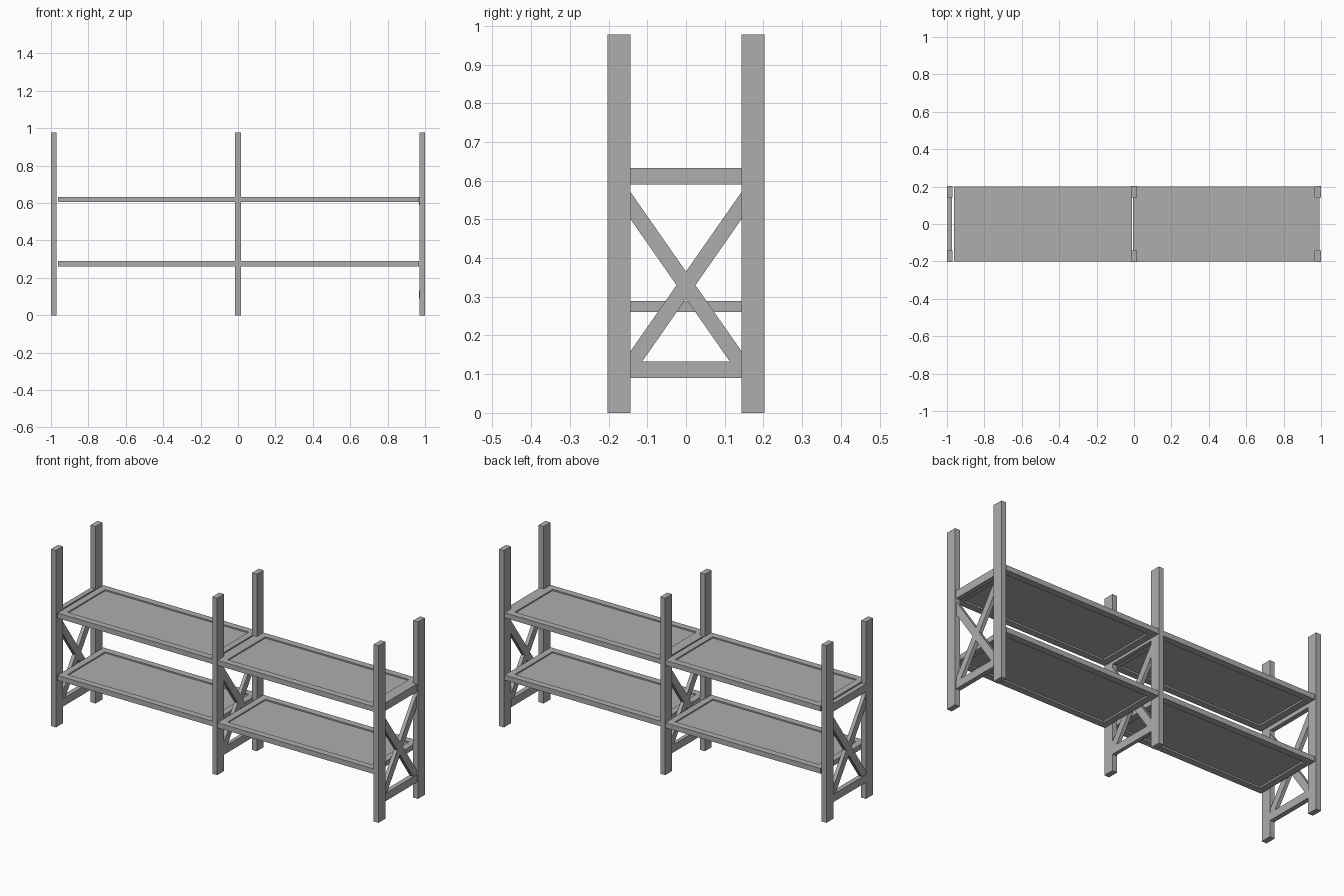
import bpy, math

if "Cube" in bpy.data.objects:
    bpy.data.objects.remove(bpy.data.objects["Cube"])

grey = bpy.data.materials.new("plain grey")
grey.diffuse_color = (0.42, 0.42, 0.42, 1)
grey.use_nodes = True
grey.node_tree.nodes["Principled BSDF"].inputs["Base Color"].default_value = grey.diffuse_color


def box(name, x, y, z, tilt=0.0):
    """Box from (min, max) ranges, optionally tilted about its own x axis."""
    r = (x, y, z)
    size = [b - a for a, b in r]
    bpy.ops.mesh.primitive_cube_add(size=1, location=[(a + b) / 2 for a, b in r])
    ob = bpy.context.object
    ob.name = name
    for v in ob.data.vertices:
        v.co = [c * s for c, s in zip(v.co, size)]
    ob.rotation_euler.x = tilt
    ob.data.materials.append(grey)
    return ob


def brace(name, x, side):
    """Diagonal brace trimmed against the posts and the lower crossbar."""
    pts = [(-0.143, 0.57), (-0.143, 0.50), (0.113, 0.133), (0.143, 0.133), (0.143, 0.16)]
    n = len(pts)
    verts = [(px, y * side, z) for px in x for y, z in pts]
    faces = [list(range(n))[::-1], list(range(n, 2 * n))]
    faces += [(i, (i + 1) % n, n + (i + 1) % n, n + i) for i in range(n)]
    if side > 0:
        faces = [list(f)[::-1] for f in faces]
    me = bpy.data.meshes.new(name)
    me.from_pydata(verts, [], faces)
    me.materials.append(grey)
    bm_fix(me)
    ob = bpy.data.objects.new(name, me)
    bpy.context.collection.objects.link(ob)


def bm_fix(me):
    import bmesh
    bm = bmesh.new()
    bm.from_mesh(me)
    bmesh.ops.recalc_face_normals(bm, faces=bm.faces)
    bm.to_mesh(me)
    bm.free()


# Upright frames: two posts, two crossbars and an X brace each
frames = {"left": (-0.985, (-0.998, -0.972)),
          "middle": (0.0, (-0.005, 0.015)),
          "right": (0.985, (0.967, 0.993))}
for label, (cx, bar) in frames.items():
    for end, s in (("front", -1), ("back", 1)):
        box(f"{label}_{end}_post", (cx - 0.015, cx + 0.015),
            sorted((s * 0.143, s * 0.203)), (0, 0.977))
    for lev, z in (("lower", (0.09, 0.133)), ("upper", (0.59, 0.633))):
        box(f"{label}_{lev}_crossbar", bar, (-0.143, 0.143), z)
    mid = (bar[0] + bar[1]) / 2
    for nm, s in (("rising", -1), ("falling", 1)):
        brace(f"{label}_{nm}_brace", (mid - 0.01, mid + 0.01), s)

# Shelves: rim of four rails around a recessed panel
for label, x0, x1 in (("left", -0.963, -0.012), ("right", 0.015, 0.967)):
    for lev, z0, z1 in (("lower", 0.261, 0.289), ("upper", 0.605, 0.633)):
        n = f"{label}_{lev}_shelf"
        w, d = 0.037, 0.201
        for end, s in (("front", -1), ("back", 1)):
            box(f"{n}_{end}_rail", (x0, x1), sorted((s * (d - w), s * d)), (z0, z1))
        box(f"{n}_left_rail", (x0, x0 + w), (w - d, d - w), (z0, z1))
        box(f"{n}_right_rail", (x1 - w, x1), (w - d, d - w), (z0, z1))
        box(f"{n}_panel", (x0 + w, x1 - w), (w - d, d - w), (z0 + 0.009, z1 - 0.007))
